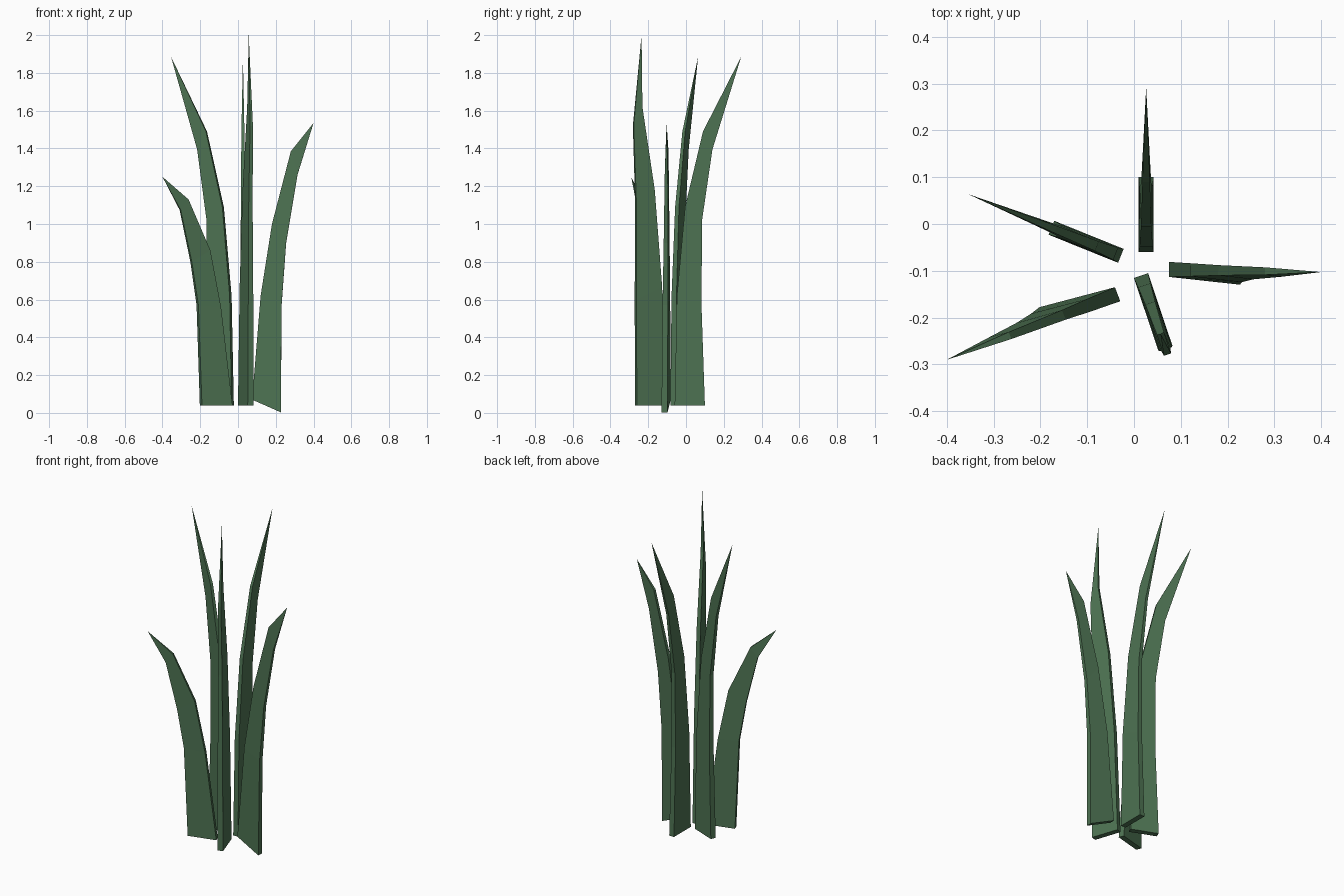
import bpy, math
from mathutils import Vector

if "Cube" in bpy.data.objects:
    bpy.data.objects.remove(bpy.data.objects["Cube"])

# one flat leaf green
green = bpy.data.materials.new("leaf green")
green.diffuse_color = (0.075, 0.17, 0.085, 1)
green.use_nodes = True
green.node_tree.nodes["Principled BSDF"].inputs["Base Color"].default_value = green.diffuse_color

HALF = [0.016, 0.014, 0.011, 0.008]   # half thickness from base to last ring


def blade(name, origin, angle, inner, outer, tip, shift=0.0):
    """Tapered blade: inner/outer edges are (reach, height) in a radial plane;
    shift moves the lower outer edge sideways so the blade twists a little."""
    a = math.radians(angle)
    d = Vector((math.cos(a), math.sin(a), 0))
    s = Vector((-d.y, d.x, 0))
    o = Vector((origin[0], origin[1], 0))
    up = Vector((0, 0, 1))
    verts, faces = [], []
    for i, (p, q) in enumerate(zip(inner, outer)):
        w = HALF[i]
        side = s * shift * (1 - i / len(HALF))
        for (r, z), k, e in ((p, -w, 0), (q, -w, 1), (q, w, 1), (p, w, 0)):
            verts.append(o + d * r + up * z + s * k + side * e)
    verts.append(o + d * tip[0] + up * tip[1])
    n = len(inner)
    faces.append((3, 2, 1, 0))
    for j in range(4):
        k = (j + 1) % 4
        for i in range(n - 1):
            faces.append((4 * i + j, 4 * i + k, 4 * i + 4 + k, 4 * i + 4 + j))
        faces.append((4 * n - 4 + j, 4 * n - 4 + k, 4 * n))
    me = bpy.data.meshes.new(name)
    me.from_pydata(verts, [], faces)
    me.materials.append(green)
    ob = bpy.data.objects.new(name, me)
    bpy.context.collection.objects.link(ob)


# two tall matching blades
tall_in = [(0, 0.04), (0.012, 0.62), (0.055, 1.09), (0.15, 1.49)]
tall_out = [(0.16, 0.04), (0.142, 0.57), (0.145, 1.02), (0.2, 1.395)]
blade("back_blade", (0.026, -0.06), 90, tall_in, tall_out, (0.352, 1.885))
blade("back_left_blade", (-0.028, -0.068), 158, tall_in, tall_out, (0.352, 1.885))

# short, strongly bent blade
blade("front_left_blade", (-0.035, -0.15), 201,
      [(0, 0.04), (0.064, 0.56), (0.123, 0.86), (0.246, 1.13)],
      [(0.166, 0.04), (0.187, 0.57), (0.225, 0.8), (0.289, 1.075)],
      (0.391, 1.25), -0.018)

# tallest, nearly upright blade
blade("front_blade", (0.015, -0.11), 288.5,
      [(0, 0.04), (0.022, 0.67), (0.062, 1.18), (0.13, 1.62)],
      [(0.163, 0.04), (0.166, 0.6), (0.164, 1.1), (0.178, 1.52)],
      (0.132, 2.0))

# leaning blade with a tilted foot
blade("right_blade", (0.075, -0.097), -1,
      [(0, 0.07), (0.045, 0.62), (0.105, 1.0), (0.205, 1.385)],
      [(0.152, 0.003), (0.156, 0.57), (0.18, 0.9), (0.24, 1.26)],
      (0.325, 1.535), -0.014)
